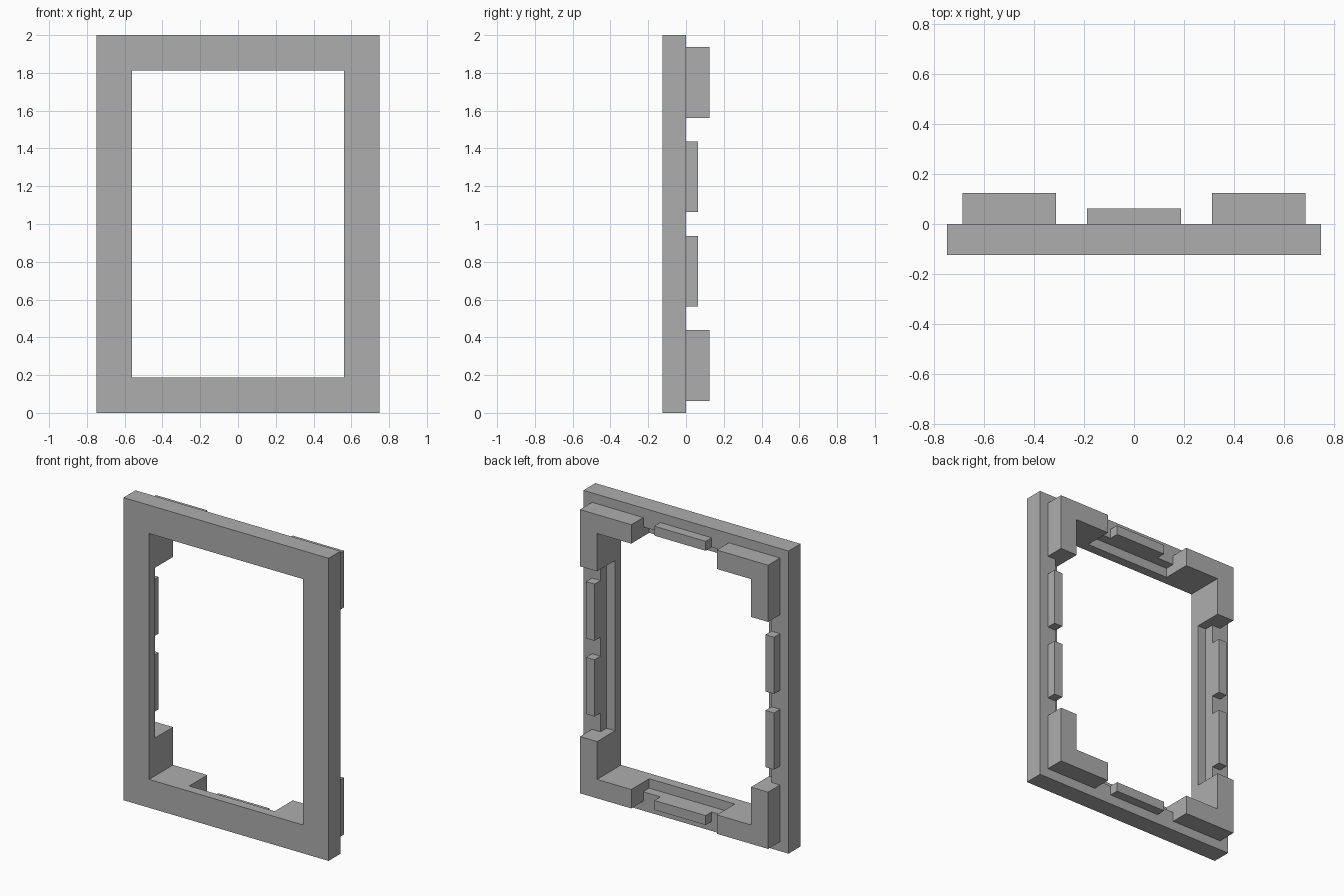
import bpy
import bmesh
from mathutils import Vector

if "Cube" in bpy.data.objects:
    bpy.data.objects.remove(bpy.data.objects["Cube"], do_unlink=True)

U = 1 / 16                      # module size of the design
HALF_W, HEIGHT = 12 * U, 32 * U
MID = HEIGHT / 2

grey = bpy.data.materials.new("plain grey")
grey.use_nodes = True
COLOUR = (0.42, 0.42, 0.42, 1)
grey.diffuse_color = COLOUR
grey.node_tree.nodes["Principled BSDF"].inputs["Base Color"].default_value = COLOUR


def finish(name, bm):
    bmesh.ops.recalc_face_normals(bm, faces=bm.faces)
    mesh = bpy.data.meshes.new(name)
    bm.to_mesh(mesh)
    bm.free()
    mesh.materials.append(grey)
    obj = bpy.data.objects.new(name, mesh)
    bpy.context.collection.objects.link(obj)
    return obj


def extrude(name, outline, y0, y1):
    """Prism from an (x, z) outline running from y0 to y1."""
    bm = bmesh.new()
    face = bm.faces.new([bm.verts.new((x, y0, z)) for x, z in outline])
    result = bmesh.ops.extrude_face_region(bm, geom=[face])
    verts = [v for v in result["geom"] if isinstance(v, bmesh.types.BMVert)]
    bmesh.ops.translate(bm, verts=verts, vec=Vector((0, y1 - y0, 0)))
    return finish(name, bm)


def block(name, x0, x1, z0, z1, y0, y1):
    return extrude(name, [(x0, z0), (x1, z0), (x1, z1), (x0, z1)], y0, y1)


def cut(target, half_x, half_z, y0, y1):
    """Cut a centred rectangular hole out of the target."""
    cutter = block("cutter", -half_x, half_x, MID - half_z, MID + half_z, y0, y1)
    cutter.hide_render = True
    mod = target.modifiers.new("cut", "BOOLEAN")
    mod.operation, mod.solver, mod.object = "DIFFERENCE", "EXACT", cutter
    bpy.context.view_layer.objects.active = target
    bpy.ops.object.modifier_apply(modifier=mod.name)
    bpy.data.objects.remove(cutter, do_unlink=True)


# Frame: opening, plus a shallow rebate on each inner back edge
frame = block("frame", -HALF_W, HALF_W, 0, HEIGHT, -2 * U, 0)
cut(frame, 9 * U, 13 * U, -4 * U, 2 * U)
cut(frame, 5 * U, 14 * U, -U, U)
cut(frame, 10 * U, 9 * U, -U, U)

# Thick L-shaped corner brackets on the back
ELL = [(11, 15), (5, 15), (5, 13), (9, 13), (9, 9), (11, 9)]
for sx, side in ((1, "left"), (-1, "right")):
    for sz, level in ((1, "top"), (-1, "bottom")):
        extrude(f"corner_{level}_{side}",
                [(sx * x * U, MID + sz * z * U) for x, z in ELL], 0, 2 * U)

# Thin tabs: one on each short rail, two on each long rail
for sz, level in ((1, "top"), (-1, "bottom")):
    z0, z1 = sorted((MID + sz * 14 * U, MID + sz * 15 * U))
    block(f"tab_{level}", -3 * U, 3 * U, z0, z1, 0, U)
for sx, side in ((1, "left"), (-1, "right")):
    x0, x1 = sorted((sx * 10 * U, sx * 11 * U))
    for z0, level in ((MID + U, "upper"), (MID - 7 * U, "lower")):
        block(f"tab_{level}_{side}", x0, x1, z0, z0 + 6 * U, 0, U)
